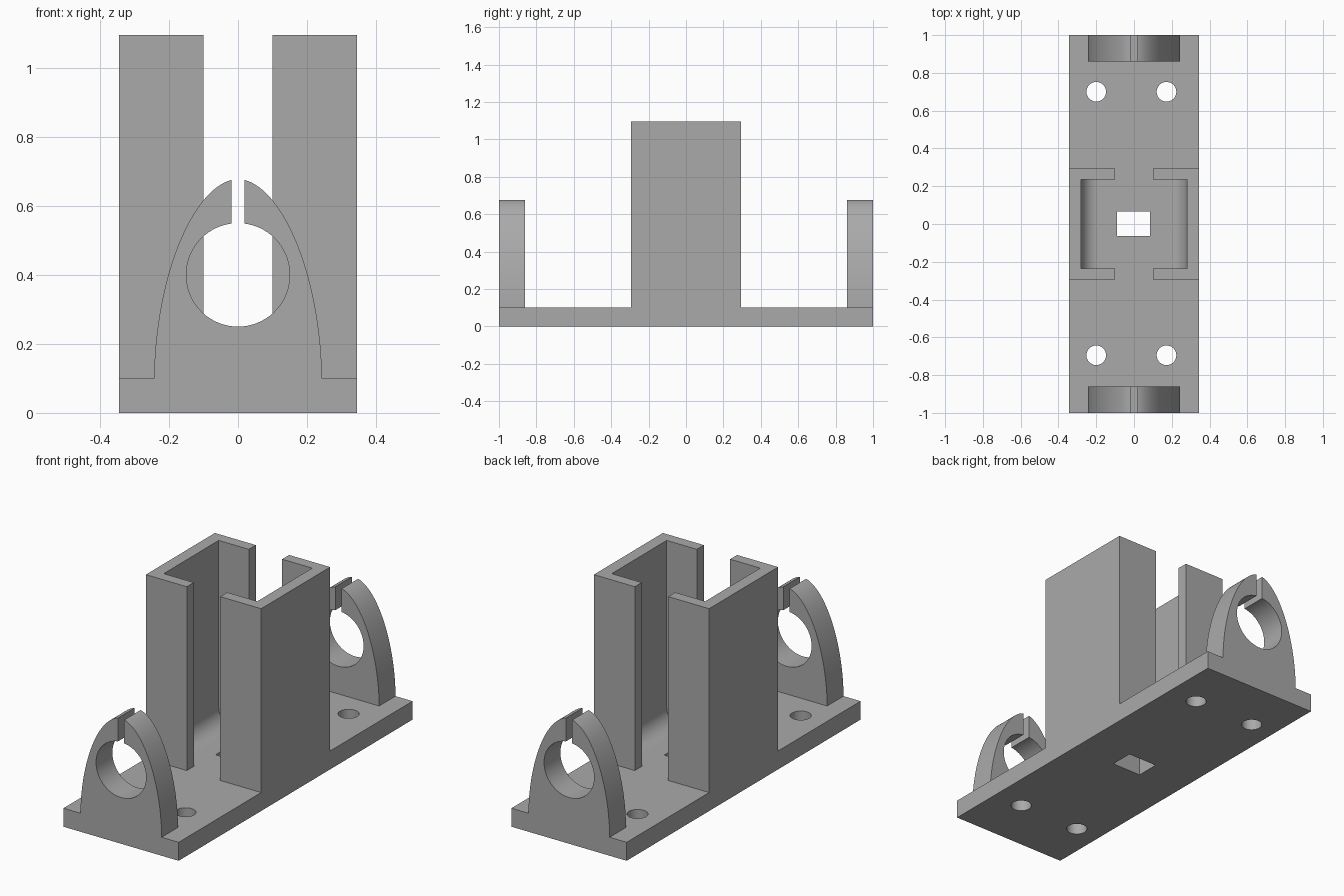
import bpy, bmesh, math
from mathutils import Matrix, Vector

cube = bpy.data.objects.get("Cube")
if cube:
    bpy.data.objects.remove(cube, do_unlink=True)

GREY = (0.40, 0.40, 0.40, 1)
grey = bpy.data.materials.new("plain_grey")
grey.use_nodes = True
grey.diffuse_color = GREY
grey.node_tree.nodes["Principled BSDF"].inputs["Base Color"].default_value = GREY

BASE_TOP, HALF_W = 0.10, 0.345
TOWER_Y, TOWER_TOP = 0.295, 1.095


def prism(name, outline, axis, start, end):
    """Extrude a 2D outline along y (outline in x, z) or z (outline in x, y)."""
    bm = bmesh.new()
    place = (lambda a, b: (a, start, b)) if axis == "y" else (lambda a, b: (a, b, start))
    face = bm.faces.new([bm.verts.new(place(a, b)) for a, b in outline])
    grown = bmesh.ops.extrude_face_region(bm, geom=[face])
    step = Vector((0, end - start, 0) if axis == "y" else (0, 0, end - start))
    bmesh.ops.translate(bm, vec=step, verts=[v for v in grown["geom"] if isinstance(v, bmesh.types.BMVert)])
    bmesh.ops.recalc_face_normals(bm, faces=bm.faces)
    mesh = bpy.data.meshes.new(name)
    bm.to_mesh(mesh)
    bm.free()
    mesh.materials.append(grey)
    obj = bpy.data.objects.new(name, mesh)
    bpy.context.collection.objects.link(obj)
    return obj


def rect(x0, x1, y0, y1):
    return [(x0, y0), (x1, y0), (x1, y1), (x0, y1)]


def arc(cx, cy, r, a0, a1, n):
    return [(cx + r * math.cos(a0 + (a1 - a0) * i / n),
             cy + r * math.sin(a0 + (a1 - a0) * i / n)) for i in range(n + 1)]


def smooth(obj):
    bpy.ops.object.select_all(action="DESELECT")
    obj.select_set(True)
    bpy.context.view_layer.objects.active = obj
    bpy.ops.object.shade_smooth_by_angle(angle=math.radians(30))


# Base plate with four screw holes and a cable opening
base = prism("base_plate", rect(-HALF_W, HALF_W, -1, 1), "z", 0, BASE_TOP)
cutters = [prism("cable_opening_cutter", rect(-0.09, 0.085, -0.063, 0.065), "z", -0.1, 0.3)]
for x in (-0.2, 0.172):
    for y in (-0.695, 0.7):
        hole = arc(x, y, 0.052, 0, math.tau, 40)[:-1]
        cutters.append(prism("screw_hole_cutter", hole, "z", -0.1, 0.3))
for cutter in cutters:
    mod = base.modifiers.new("hole", "BOOLEAN")
    mod.operation, mod.solver, mod.object = "DIFFERENCE", "EXACT", cutter
bpy.context.view_layer.objects.active = base
for mod in list(base.modifiers):
    bpy.ops.object.modifier_apply(modifier=mod.name)
for cutter in cutters:
    bpy.data.objects.remove(cutter, do_unlink=True)
smooth(base)

# Tower: two facing channels, each with a rounded fillet along the cavity floor
IN_X, IN_Y, SLOT, R = 0.28, 0.235, 0.1, 0.09
for side, s in (("left", 1), ("right", -1)):
    channel = [(SLOT, -TOWER_Y), (HALF_W, -TOWER_Y), (HALF_W, TOWER_Y), (SLOT, TOWER_Y),
               (SLOT, IN_Y), (IN_X, IN_Y), (IN_X, -IN_Y), (SLOT, -IN_Y)]
    prism(side + "_tower_channel", [(s * x, y) for x, y in channel], "z", BASE_TOP, TOWER_TOP)
    curve = arc(IN_X - R, BASE_TOP + R, R, -math.pi / 2, 0, 12)
    fillet = [(s * x, z) for x, z in curve + [(IN_X, BASE_TOP)]]
    smooth(prism(side + "_floor_fillet", fillet, "y", -IN_Y, IN_Y))

# Split clamp brackets: arched outline, round bore and a narrow gap on top
ARCH_W, ARCH_H, POWER, GAP = 0.243, 0.578, 1.87, 0.019
BORE_Z, BORE_R = 0.4, 0.15
end = math.asin((1 - (GAP / ARCH_W) ** POWER) ** 0.5)
arch = []
for i in range(33):
    t = end * i / 32
    arch.append((ARCH_W * math.cos(t) ** (2 / POWER), BASE_TOP + ARCH_H * math.sin(t) ** (2 / POWER)))
gap_angle = math.asin(GAP / BORE_R)
bore = arc(0, BORE_Z, BORE_R, math.pi / 2 - gap_angle, -1.5 * math.pi + gap_angle, 64)
outline = arch + bore + [(-x, z) for x, z in reversed(arch)]
for name, y0, y1 in (("front_clamp", -1, -0.86), ("back_clamp", 0.86, 1)):
    smooth(prism(name, outline, "y", y0, y1))
